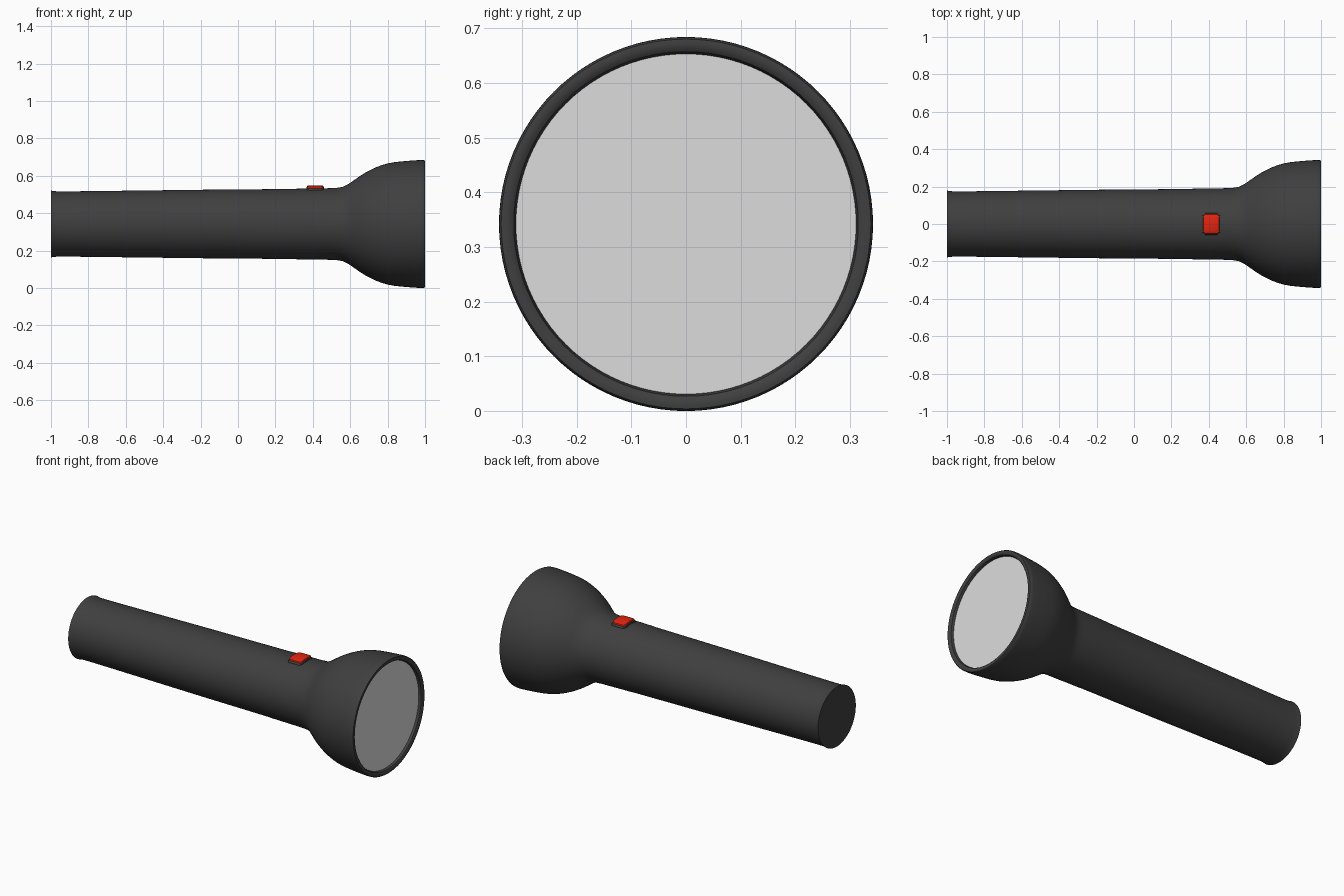
import bpy, bmesh, math
from mathutils import Vector

if "Cube" in bpy.data.objects:
    bpy.data.objects.remove(bpy.data.objects["Cube"])

AXIS_Z = 0.342   # height of the torch axis
SEGS = 96


def material(name, rgb):
    m = bpy.data.materials.new(name)
    m.diffuse_color = (*rgb, 1.0)
    m.use_nodes = True
    m.node_tree.nodes["Principled BSDF"].inputs["Base Color"].default_value = m.diffuse_color
    return m


BLACK = material("dark_grey_plastic", (0.05, 0.05, 0.05))
LENS = material("light_grey_lens", (0.72, 0.72, 0.72))
RED = material("red_rubber", (0.75, 0.018, 0.005))


def finish(bm, name, mat, angle=35):
    bmesh.ops.recalc_face_normals(bm, faces=bm.faces)
    me = bpy.data.meshes.new(name)
    bm.to_mesh(me)
    bm.free()
    me.materials.append(mat)
    ob = bpy.data.objects.new(name, me)
    bpy.context.collection.objects.link(ob)
    bpy.ops.object.select_all(action='DESELECT')
    ob.select_set(True)
    bpy.context.view_layer.objects.active = ob
    bpy.ops.object.shade_smooth_by_angle(angle=math.radians(angle))
    return ob


def lathe(name, profile, mat, cap_start=False):
    """Revolve (x, radius) points around the torch axis."""
    bm = bmesh.new()
    rings = []
    for x, r in profile:
        rings.append([bm.verts.new((x, r * math.cos(t), AXIS_Z + r * math.sin(t)))
                      for t in (2 * math.pi * i / SEGS for i in range(SEGS))])
    for a, b in zip(rings, rings[1:]):
        for i in range(SEGS):
            j = (i + 1) % SEGS
            bm.faces.new((a[i], a[j], b[j], b[i]))
    if cap_start:
        bm.faces.new(rings[0])
    return finish(bm, name, mat)


def curved_pad(name, cx, size_x, size_y, bottom, top, bevel, mat):
    """Bevelled block whose top follows the curve of the tube."""
    bm = bmesh.new()
    bmesh.ops.create_cube(bm, size=1.0)
    for v in bm.verts:
        v.co = Vector((cx + v.co.x * size_x, v.co.y * size_y,
                       bottom + (v.co.z + 0.5) * (top - bottom)))
    # round the plan corners, then soften the top edge
    upright = [e for e in bm.edges
               if abs(e.verts[0].co.z - e.verts[1].co.z) > 1e-4]
    bmesh.ops.bevel(bm, geom=upright, offset=bevel * 1.6, segments=3,
                    profile=0.5, affect='EDGES')
    rim = [e for e in bm.edges if all(v.co.z > top - 1e-4 for v in e.verts)]
    bmesh.ops.bevel(bm, geom=rim, offset=bevel * 0.5, segments=2,
                    profile=0.5, affect='EDGES')
    for k in range(-3, 4):
        bmesh.ops.bisect_plane(bm, geom=bm.verts[:] + bm.edges[:] + bm.faces[:],
                               plane_co=(0, k * size_y / 9, 0), plane_no=(0, 1, 0))
    for v in bm.verts:
        v.co.z -= v.co.y ** 2 / 0.38
    return finish(bm, name, mat)


# handle tube with flared tail, bell head and rounded rim in one lathe
lathe("body", [
    (-1.0, 0.179), (-0.985, 0.176), (-0.965, 0.1745), (-0.85, 0.175),
    (-0.6, 0.178), (-0.2, 0.183), (0.27, 0.187), (0.285, 0.188),
    (0.5, 0.1915), (0.535, 0.194), (0.56, 0.199), (0.59, 0.213),
    (0.62, 0.234), (0.65, 0.255), (0.68, 0.274), (0.71, 0.290),
    (0.74, 0.304), (0.77, 0.315), (0.80, 0.324), (0.84, 0.331),
    (0.89, 0.336), (0.94, 0.340), (0.975, 0.342), (0.993, 0.3415),
    (0.999, 0.338), (1.0, 0.331), (0.999, 0.322), (0.994, 0.315),
    (0.980, 0.311), (0.974, 0.311)], BLACK, cap_start=True)

# flat lens set just behind the rim
bm = bmesh.new()
bm.faces.new([bm.verts.new((0.98, 0.3112 * math.cos(t), AXIS_Z + 0.3112 * math.sin(t)))
              for t in (2 * math.pi * i / SEGS for i in range(SEGS))])
lens = finish(bm, "lens", LENS)
if lens.data.polygons[0].normal.x < 0:
    lens.data.flip_normals()

# switch: dark surround and red push button
curved_pad("switch_surround", 0.413, 0.096, 0.118, 0.50, 0.540, 0.012, BLACK)
curved_pad("switch_button", 0.413, 0.086, 0.106, 0.51, 0.549, 0.010, RED)
